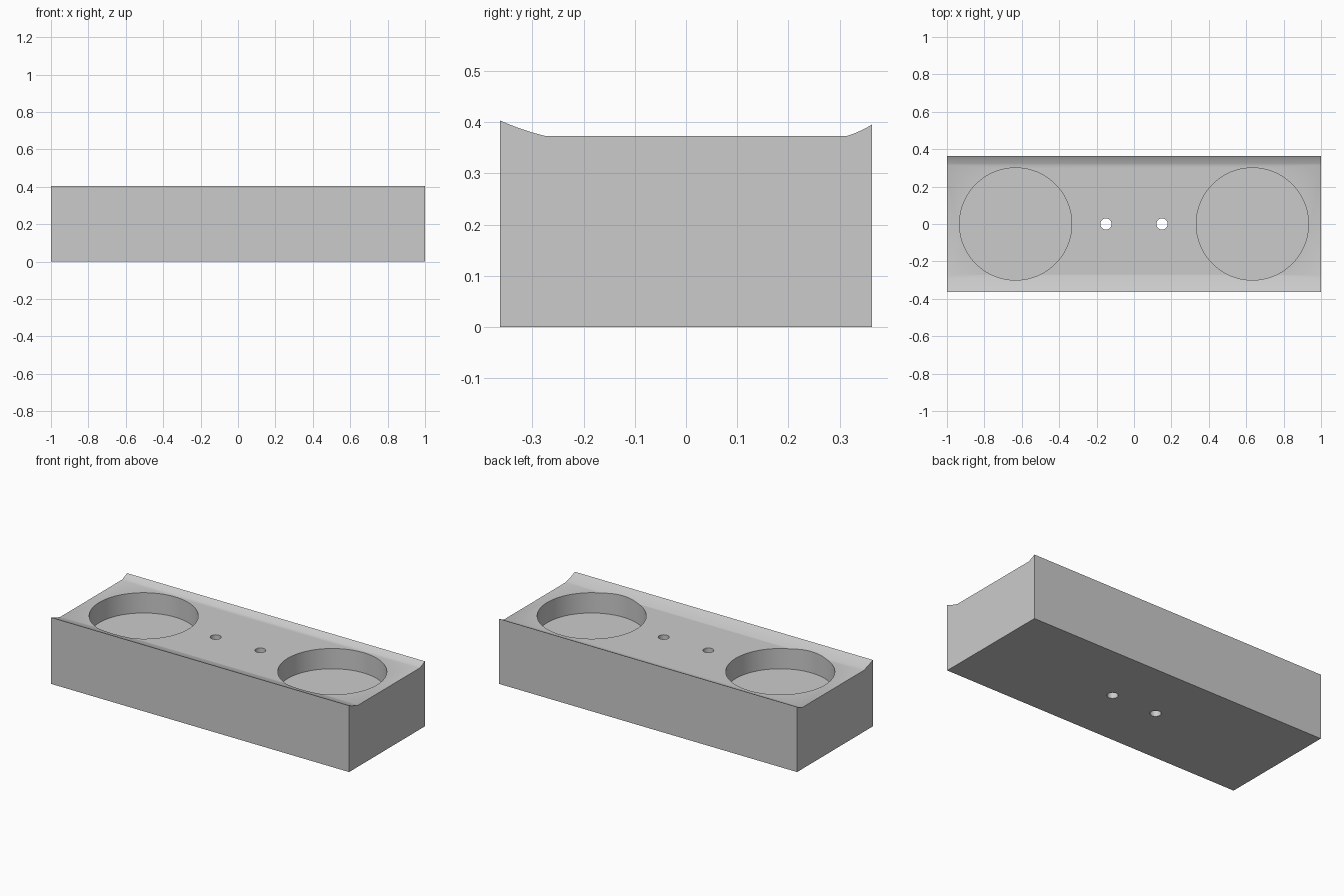
import bpy, bmesh

cube = bpy.data.objects.get("Cube")
if cube:
    bpy.data.objects.remove(cube, do_unlink=True)

grey = bpy.data.materials.new("plain grey")
grey.use_nodes = True
colour = (0.6, 0.6, 0.6, 1)
grey.diffuse_color = colour
grey.node_tree.nodes["Principled BSDF"].inputs["Base Color"].default_value = colour


def add_object(name, bm):
    bmesh.ops.recalc_face_normals(bm, faces=bm.faces)
    mesh = bpy.data.meshes.new(name)
    bm.to_mesh(mesh)
    bm.free()
    mesh.materials.append(grey)
    obj = bpy.data.objects.new(name, mesh)
    bpy.context.collection.objects.link(obj)
    return obj


# Block: side profile with a raised, curved lip at front and back
HALF_Y, TOP = 0.363, 0.373


def lip(y_edge, y_flat, rise, steps=6):
    """Concave curve from the outer edge down to the flat top."""
    points = []
    for i in range(steps + 1):
        t = 1 - i / steps
        points.append((y_flat + (y_edge - y_flat) * t,
                       TOP + rise * (0.7 * t + 0.3 * t * t)))
    return points


profile = [(HALF_Y, 0), (-HALF_Y, 0)]
profile += lip(-HALF_Y, -0.275, 0.03)
profile += reversed(lip(HALF_Y, 0.315, 0.022))

bm = bmesh.new()
end = bm.faces.new([bm.verts.new((-1, y, z)) for y, z in profile])
grown = bmesh.ops.extrude_face_region(bm, geom=[end])["geom"]
bmesh.ops.translate(bm, vec=(2, 0, 0),
                    verts=[v for v in grown if isinstance(v, bmesh.types.BMVert)])
block = add_object("holder_block", bm)


# Round pockets and small through holes, mirrored left and right
def cut_round(name, x, radius, bottom, sides):
    bm = bmesh.new()
    top = 0.6
    bmesh.ops.create_cone(bm, cap_ends=True, segments=sides, radius1=radius,
                          radius2=radius, depth=top - bottom)
    bmesh.ops.translate(bm, vec=(x, 0, (top + bottom) / 2), verts=bm.verts)
    cutter = add_object(name, bm)
    cutter.hide_render = True
    mod = block.modifiers.new(name, "BOOLEAN")
    mod.operation, mod.solver, mod.object = "DIFFERENCE", "EXACT", cutter
    return cutter


cutters = []
for side, label in ((1, "left"), (-1, "right")):
    cutters.append(cut_round(label + "_pocket_cutter", side * 0.633, 0.3, 0.25, 96))
    cutters.append(cut_round(label + "_hole_cutter", side * 0.15, 0.03, -0.1, 32))

# Apply the cuts, then discard the cutters
bpy.ops.object.select_all(action="DESELECT")
block.select_set(True)
bpy.context.view_layer.objects.active = block
for mod in list(block.modifiers):
    bpy.ops.object.modifier_apply(modifier=mod.name)
for cutter in cutters:
    bpy.data.objects.remove(cutter, do_unlink=True)
bpy.ops.object.shade_smooth_by_angle(angle=0.5)
